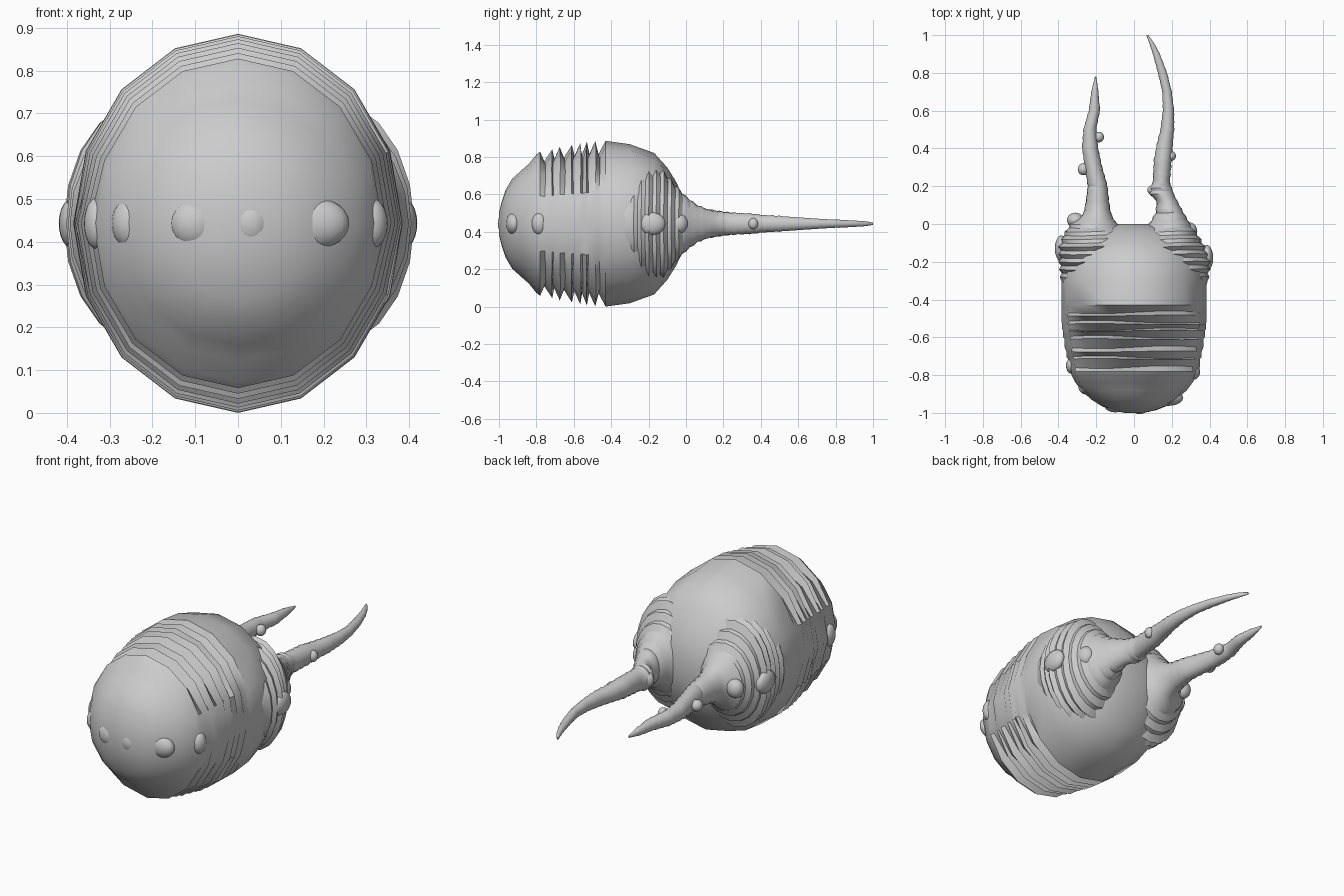
import bpy, bmesh, math

CZ = 0.443  # height of the long axis

cube = bpy.data.objects.get("Cube")
if cube:
    bpy.data.objects.remove(cube, do_unlink=True)

grey = bpy.data.materials.new("plain grey")
grey.use_nodes = True
COLOUR = (0.6, 0.6, 0.6, 1)
grey.diffuse_color = COLOUR
grey.node_tree.nodes["Principled BSDF"].inputs["Base Color"].default_value = COLOUR


def finish(bm, name, angle):
    bmesh.ops.recalc_face_normals(bm, faces=bm.faces)
    mesh = bpy.data.meshes.new(name)
    bm.to_mesh(mesh)
    bm.free()
    ob = bpy.data.objects.new(name, mesh)
    bpy.context.collection.objects.link(ob)
    mesh.materials.append(grey)
    bpy.ops.object.select_all(action='DESELECT')
    ob.select_set(True)
    bpy.context.view_layer.objects.active = ob
    bpy.ops.object.shade_smooth_by_angle(angle=math.radians(angle))
    return ob


def loft(name, rings, sides, angle=35):
    """Skin rings of (y, centre x, half width, half height, groove depth, tilt)."""
    bm = bmesh.new()
    loops = []
    for y, cx, rx, rz, depth, tilt in rings:
        loop = []
        for i in range(sides):
            a = 2 * math.pi * i / sides
            c, s = math.cos(a), math.sin(a)
            r = 1 - depth * abs(s) ** 1.5
            loop.append(bm.verts.new((cx + rx * r * c, y + tilt * c * s * s, CZ + rz * r * s)))
        loops.append(loop)
    for a, b in zip(loops, loops[1:]):
        for i in range(sides):
            j = (i + 1) % sides
            bm.faces.new((a[i], a[j], b[j], b[i]))
    bm.faces.new(loops[0])
    bm.faces.new(loops[-1])
    return finish(bm, name, angle)


def bump(name, x, y, size, z=CZ):
    bm = bmesh.new()
    bmesh.ops.create_uvsphere(bm, u_segments=20, v_segments=12, radius=1)
    for v in bm.verts:
        v.co = (x + v.co.x * size[0], y + v.co.y * size[1], z + v.co.z * size[2])
    return finish(bm, name, 60)


# Body: rounded nose, grooved middle, tapering rear
nose = [(-1, .05, .06), (-.985, .12, .12), (-.965, .17, .18), (-.93, .225, .24),
        (-.88, .28, .285), (-.84, .31, .32), (-.80, .33, .37), (-.78, .338, .385)]
rings = [(y, 0, rx, rz, 0, 0) for y, rx, rz in nose]
peaks = [-.78, -.715, -.675, -.61, -.565, -.53, -.485, -.43]
for k, (a, b) in enumerate(zip(peaks, peaks[1:])):
    t = (k + 1) / 7
    w = .338 + .047 * math.sin(t * math.pi / 2)
    h = .385 + .058 * math.sin(t * math.pi / 2)
    tilt = .02 * (-1) ** k
    rings.append(((a + b) / 2 - .01, 0, w, h, .16, tilt))
    rings.append((b, 0, w, h, 0, 0 if k == 6 else -tilt * .4))
rear = [(-.3, .385, .425), (-.17, .365, .378), (-.1, .31, .30),
        (-.05, .24, .22), (-.02, .17, .15), (0, .08, .07)]
rings += [(y, 0, rx, rz, 0, 0) for y, rx, rz in rear]
loft("body", rings, 16, 40)


# Horns: flaring shoulders that narrow to long, finely ringed points
def horn(name, rows, step=.02):
    rings = []
    k = 0
    for p, q in zip(rows, rows[1:]):
        n = max(1, round((q[0] - p[0]) / step))
        for i in range(n):
            t = i / n
            y, lo, hi, h = [u + (v - u) * t for u, v in zip(p, q)]
            ripple = 1 + (.035 if k % 2 else -.035) * (y > -.3)
            rings.append((y, (lo + hi) / 2, (hi - lo) / 2 * ripple, h * ripple, 0, .008 * (y < .1)))
            k += 1
    y, lo, hi, h = rows[-1]
    rings.append((y, (lo + hi) / 2, (hi - lo) / 2, h, 0, 0))
    loft(name, rings, 20, 30)


left = [(-.42, .12, .36, .1), (-.3, .04, .39, .22), (-.2, .02, .405, .28), (-.12, .01, .375, .28),
        (-.06, .02, .34, .21), (0, .08, .298, .145), (.06, .115, .262, .1), (.12, .12, .23, .075),
        (.16, .08, .21, .068), (.19, .08, .20, .065), (.22, .10, .19, .06), (.34, .105, .20, .055),
        (.42, .12, .205, .046), (.5, .14, .213, .042), (.6, .153, .212, .034), (.7, .15, .2, .027),
        (.8, .127, .175, .022), (.9, .10, .137, .017), (.96, .08, .105, .013), (1, .065, .075, .006)]
right = [(-.42, -.36, -.12, .1), (-.3, -.385, -.04, .22), (-.2, -.395, -.02, .28),
         (-.12, -.40, -.01, .28), (-.06, -.375, -.03, .21), (0, -.335, -.09, .145),
         (.05, -.27, -.12, .1), (.1, -.258, -.13, .08), (.2, -.245, -.14, .064),
         (.3, -.26, -.168, .055), (.4, -.275, -.19, .046), (.5, -.268, -.2, .04),
         (.6, -.24, -.18, .032), (.7, -.226, -.188, .022), (.78, -.207, -.2, .006)]
horn("left_horn", left)
horn("right_horn", right)

# Knobs along the horns and shoulders
bump("left_shoulder_knob", .385, -.18, (.034, .07, .06))
bump("right_shoulder_knob", -.385, -.13, (.034, .07, .06))
bump("left_rear_knob", .29, -.04, (.045, .05, .055))
bump("right_rear_knob", -.31, .02, (.045, .04, .05))
bump("left_horn_lower_knob", .10, .18, (.03, .025, .04))
bump("left_horn_upper_knob", .198, .36, (.024, .026, .03))
bump("right_horn_lower_knob", -.268, .29, (.03, .032, .03))
bump("right_horn_upper_knob", -.185, .46, (.026, .028, .03))

# Low swellings across the nose
for i, (x, w) in enumerate([(-.33, .03), (-.25, .045), (-.1, .06), (.03, .05), (.18, .08), (.31, .04)]):
    y = -1 + .55 * (abs(x) / .34) ** 2.6 * .42
    bump("nose_swelling_%d" % (i + 1), x, y + .035, (w, .042, .06))
